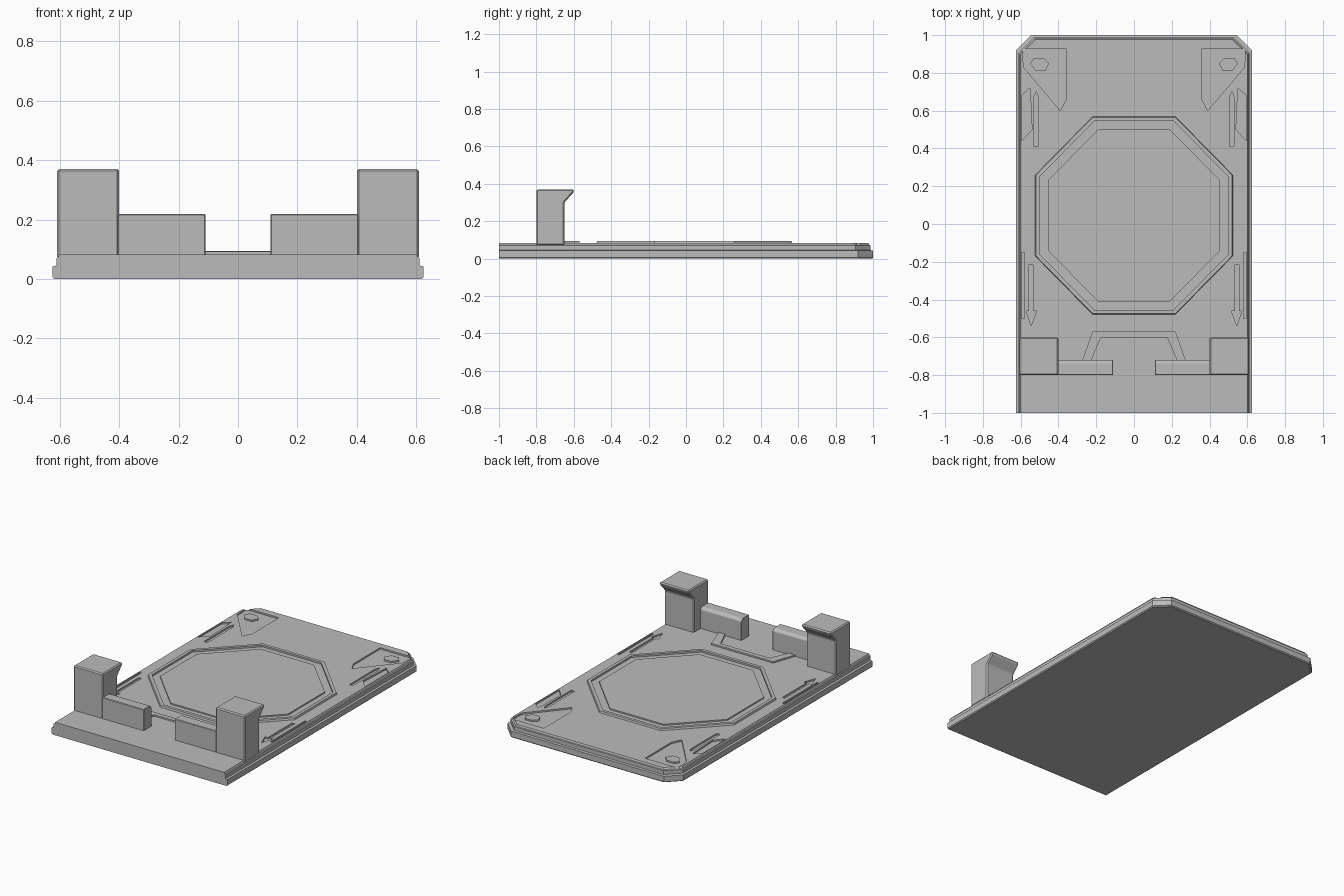
import bpy, bmesh

cube = bpy.data.objects.get("Cube")
if cube:
    bpy.data.objects.remove(cube, do_unlink=True)

grey = bpy.data.materials.new("plain grey")
grey.use_nodes = True
colour = (0.5, 0.5, 0.5, 1)
grey.diffuse_color = colour
grey.node_tree.nodes["Principled BSDF"].inputs["Base Color"].default_value = colour

TOP = 0.083


def finish(name, bm):
    bmesh.ops.recalc_face_normals(bm, faces=bm.faces)
    mesh = bpy.data.meshes.new(name)
    bm.to_mesh(mesh)
    bm.free()
    mesh.materials.append(grey)
    obj = bpy.data.objects.new(name, mesh)
    bpy.context.collection.objects.link(obj)
    return obj


def loft(bm, loops, closed=False):
    """Skin matching loops; cap both ends, or join last to first."""
    rows = [[bm.verts.new(p) for p in loop] for loop in loops]
    n = len(rows[0])
    pairs = list(zip(rows, rows[1:]))
    if closed:
        pairs.append((rows[-1], rows[0]))
    else:
        bm.faces.new(rows[0])
        bm.faces.new(rows[-1])
    for a, b in pairs:
        for i in range(n):
            j = (i + 1) % n
            bm.faces.new((a[i], a[j], b[j], b[i]))


def at(points, z):
    return [(x, y, z) for x, y in points]


def flip(points, side):
    return [(side * x, y) for x, y in points]


def bevel(obj, width):
    mod = obj.modifiers.new("edge bevel", "BEVEL")
    mod.width = width
    mod.segments = 1
    mod.limit_method = "ANGLE"


# Stepped base plate with clipped rear corners
def plate_outline(inset):
    w, back, cut = 0.625 - inset, 1 - inset, 0.08
    return [(-w, -1), (w, -1), (w, back - cut), (w - cut, back),
            (cut - w, back), (-w, back - cut)]


bm = bmesh.new()
steps = [(0, 0.006), (0.006, 0), (0.042, 0), (0.045, 0.013),
         (0.07, 0.013), (0.073, 0.019), (TOP, 0.024)]
loft(bm, [at(plate_outline(inset), z) for z, inset in steps])
base = finish("base_plate", bm)

# Engraved panels, slots and arrows, mirrored left to right
corner = [(0.36, 0.93), (0.59, 0.93), (0.585, 0.83), (0.39, 0.60), (0.36, 0.66)]
grooves = [
    corner,
    [(0.595, 0.68), (0.55, 0.72), (0.54, 0.50), (0.595, 0.44)],
    [(0.505, 0.41), (0.53, 0.41), (0.53, 0.67), (0.518, 0.70), (0.505, 0.67)],
    [(0.58, -0.15), (0.595, -0.15), (0.595, -0.50), (0.58, -0.50)],
    [(0.535, -0.215), (0.555, -0.215), (0.555, -0.46), (0.57, -0.46),
     (0.545, -0.54), (0.515, -0.46), (0.535, -0.46)],
]
bm = bmesh.new()
for side in (-1, 1):
    for shape in grooves:
        pts = flip(shape, side)
        loft(bm, [at(pts, TOP - 0.01), at(pts, TOP + 0.02)])
cutter = finish("groove_cutter", bm)
cutter.hide_render = True
cut = base.modifiers.new("grooves", "BOOLEAN")
cut.operation = "DIFFERENCE"
cut.solver = "EXACT"
cut.object = cutter
bpy.context.view_layer.objects.active = base
bpy.ops.object.modifier_apply(modifier=cut.name)
bpy.data.objects.remove(cutter, do_unlink=True)


# Raised octagonal border and inner platform
def octagon(half):
    s = half / 0.525
    a, b, c, d = 0.22 * s, 0.525 * s, 0.215 * s, 0.525 * s
    pts = [(a, d), (b, c), (b, -c), (a, -d), (-a, -d), (-b, -c), (-b, c), (-a, d)]
    return [(x, y + 0.045) for x, y in pts]


bm = bmesh.new()
loft(bm, [at(octagon(0.525), TOP - 0.005), at(octagon(0.52), 0.094),
          at(octagon(0.50), 0.094), at(octagon(0.50), TOP - 0.005)], closed=True)
finish("octagon_border", bm)

bm = bmesh.new()
loft(bm, [at(octagon(0.455), TOP - 0.005), at(octagon(0.455), 0.091)])
finish("octagon_platform", bm)

# Raised arch in front of the octagon, running back to the walls
arch = [(-0.28, -0.74), (-0.22, -0.57), (0.22, -0.57), (0.28, -0.74),
        (0.235, -0.74), (0.175, -0.60), (-0.175, -0.60), (-0.235, -0.74)]
bm = bmesh.new()
loft(bm, [at(arch, TOP - 0.005), at(arch, 0.093)])
finish("front_arch", bm)

# Hooked posts and low walls, each a side profile extruded across x
post = [(-0.80, 0.07), (-0.80, 0.37), (-0.60, 0.37), (-0.60, 0.355),
        (-0.65, 0.30), (-0.65, 0.07)]
wall = [(-0.80, 0.07), (-0.80, 0.219), (-0.735, 0.219), (-0.72, 0.205), (-0.72, 0.07)]
for side, label in ((1, "left"), (-1, "right")):
    for name, profile, x0, x1, width in (("post", post, 0.40, 0.61, 0.007),
                                         ("wall", wall, 0.11, 0.405, 0.003)):
        bm = bmesh.new()
        loft(bm, [[(side * x, y, z) for y, z in profile] for x in (x0, x1)])
        bevel(finish(f"{label}_{name}", bm), width)

    # Small hexagonal pad in each corner panel
    hexagon = [(0.45, 0.85), (0.48, 0.88), (0.53, 0.88), (0.55, 0.85),
               (0.52, 0.81), (0.47, 0.81)]
    pts = flip(hexagon, side)
    bm = bmesh.new()
    loft(bm, [at(pts, TOP - 0.012), at(pts, TOP)])
    finish(f"{label}_corner_pad", bm)
